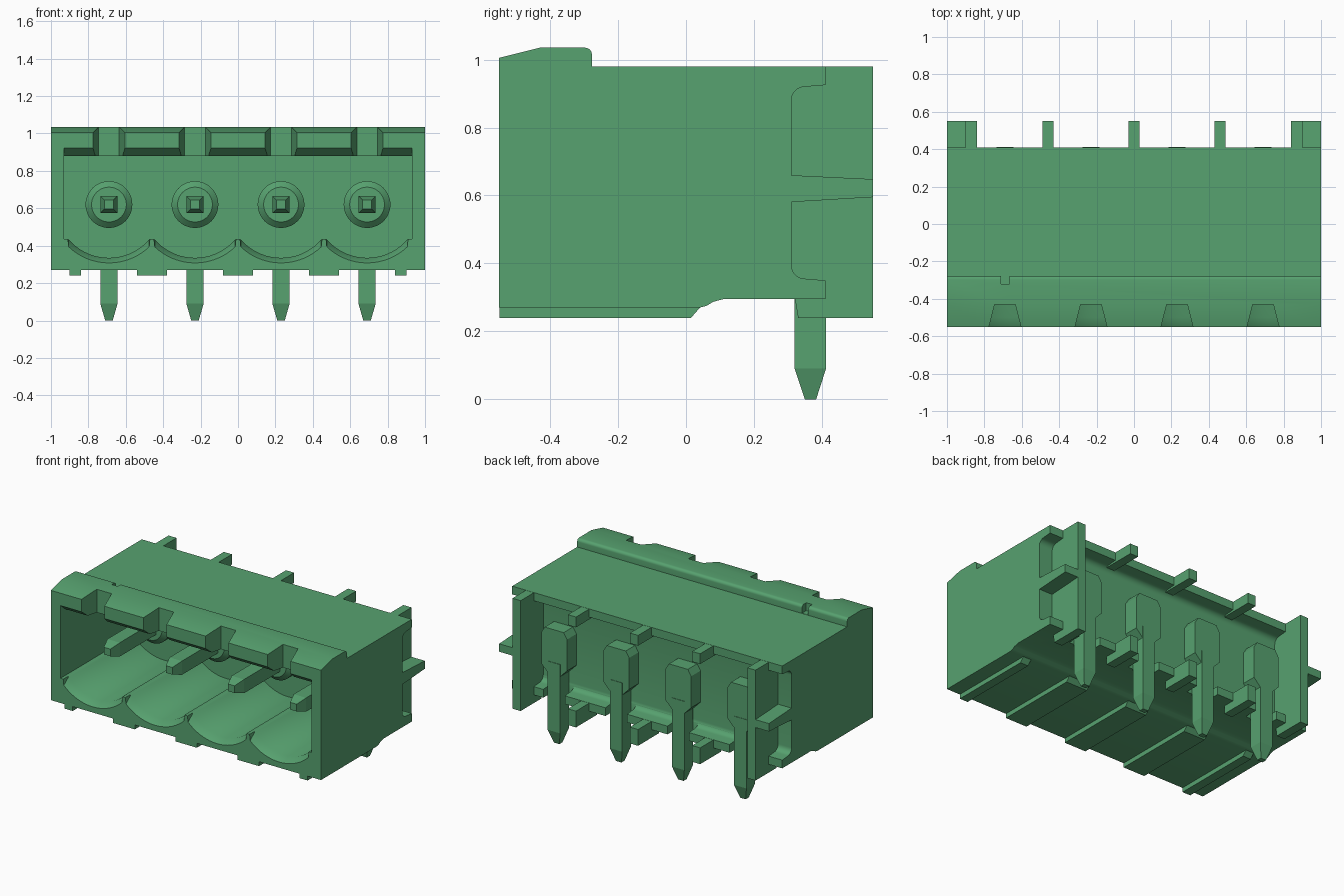
import bpy, bmesh, math

if "Cube" in bpy.data.objects:
    bpy.data.objects.remove(bpy.data.objects["Cube"], do_unlink=True)

green = bpy.data.materials.new("connector green")
green.use_nodes = True
colour = (0.095, 0.36, 0.16, 1)
green.diffuse_color = colour
green.node_tree.nodes["Principled BSDF"].inputs["Base Color"].default_value = colour

PIN_X = [-0.69, -0.23, 0.23, 0.69]
FIN_X = [-0.46, 0, 0.46]
PIN_Z = 0.62


def place(axis, u, v, w):
    return {"x": (w, u, v), "y": (u, w, v), "z": (u, v, w)}[axis]


def loft(name, axis, sections):
    """Solid through (position, outline) sections along one axis."""
    bm = bmesh.new()
    rings = [[bm.verts.new(place(axis, u, v, w)) for u, v in pts] for w, pts in sections]
    n = len(rings[0])
    for a, b in zip(rings, rings[1:]):
        for i in range(n):
            j = (i + 1) % n
            bm.faces.new((a[i], a[j], b[j], b[i]))
    bm.faces.new(rings[0])
    bm.faces.new(rings[-1])
    bmesh.ops.recalc_face_normals(bm, faces=bm.faces)
    mesh = bpy.data.meshes.new(name)
    bm.to_mesh(mesh)
    bm.free()
    mesh.materials.append(green)
    ob = bpy.data.objects.new(name, mesh)
    bpy.context.collection.objects.link(ob)
    return ob


def prism(name, axis, pts, a, b):
    return loft(name, axis, [(a, pts), (b, pts)])


def rect(u0, u1, v0, v1):
    return [(u0, v0), (u1, v0), (u1, v1), (u0, v1)]


def box(name, x0, x1, y0, y1, z0, z1):
    return prism(name, "z", rect(x0, x1, y0, y1), z0, z1)


def arc(cu, cv, r, start, end, n=6):
    angles = [math.radians(start + (end - start) * i / n) for i in range(n + 1)]
    return [(cu + r * math.cos(t), cv + r * math.sin(t)) for t in angles]


def cut(target, cutter):
    cutter.hide_render = True
    mod = target.modifiers.new("cut", "BOOLEAN")
    mod.operation, mod.solver, mod.object = "DIFFERENCE", "EXACT", cutter
    bpy.context.view_layer.objects.active = target
    bpy.ops.object.modifier_apply(modifier=mod.name)
    bpy.data.objects.remove(cutter, do_unlink=True)


def smooth(ob):
    bpy.ops.object.select_all(action="DESELECT")
    ob.select_set(True)
    bpy.context.view_layer.objects.active = ob
    bpy.ops.object.shade_smooth_by_angle(angle=math.radians(30))


# Housing: side outline with raised front lip and stepped underside
outline = [(-0.55, 0.27), (0.04, 0.27), (0.06, 0.275), (0.08, 0.287), (0.11, 0.295),
           (0.41, 0.295), (0.41, 0.98), (-0.277, 0.98)]
outline += arc(-0.297, 1.015, 0.02, 0, 90)
outline += [(-0.43, 1.035), (-0.55, 1.005)]
housing = prism("housing", "x", outline, -1, 1)


# Front cavity with one scallop in the floor under each pin
def opening(radius, ceiling, ledge=0.435, half=0.215):
    pts = [(-0.93, ledge)]
    spread = math.degrees(math.asin(half / radius))
    for x in PIN_X:
        pts.append((x - half - 0.004, ledge))
        pts += arc(x, PIN_Z, radius, 270 - spread, 270 + spread, 18)
        pts.append((x + half + 0.004, ledge))
    return pts + [(0.93, ledge), (0.93, ceiling), (-0.93, ceiling)]


inner, mouth = opening(0.285, 0.88), opening(0.312, 0.922)
cut(housing, loft("cavity_cutter", "y", [(-0.57, mouth), (-0.55, mouth), (-0.5, inner), (0.2, inner)]))

# Tapered notches through the lip, one above each pin
for x in PIN_X:
    plan = [(x - 0.088, -0.56), (x + 0.088, -0.56), (x + 0.055, -0.43), (x - 0.055, -0.43)]
    cut(housing, prism("notch_cutter", "z", plan, 0.85, 1.1))
cut(housing, box("lip_slot_cutter", -0.71, -0.665, -0.322, -0.25, 0.982, 1.1))

# Rounded recess along the rear and round both ends
recess = [(0.6, 0.925), (0.41, 0.925)] + arc(0.35, 0.88, 0.04, 90, 180)
recess += arc(0.35, 0.395, 0.04, 180, 270) + [(0.41, 0.35), (0.6, 0.35)]
cut(housing, prism("rear_recess_cutter", "x", recess, -1.1, 1.1))
for x in PIN_X:
    cut(housing, box("leg_slot_cutter", x - 0.08, x + 0.08, 0.315, 0.5, 0.2, 0.4))
smooth(housing)

# Foot rails under the housing
foot = [(-0.549, 0.24), (0.015, 0.24), (0.05, 0.28), (-0.549, 0.28)]
for x, half in [(-0.87, 0.03), (0.87, 0.03)] + [(x, 0.08) for x in FIN_X]:
    prism("foot_rail", "x", foot, x - half, x + half)

# Rear end plates with an outward tapered tongue
for side, s in (("right", -1), ("left", 1)):
    plate = [(0.33, 0.24), (0.55, 0.24), (0.55, 0.979), (0.3, 0.979), (0.3, 0.3), (0.32, 0.3)]
    prism(side + "_end_plate", "x", plate, s * 0.84, s * 0.9)
    tongue = [(0.3, 0.58), (0.55, 0.595), (0.55, 0.648), (0.3, 0.66)]
    prism(side + "_end_tongue", "x", tongue, s * 0.89, s * 0.999)

# Rear spacer fins at top and bottom between the pins
for x in FIN_X:
    box("upper_fin", x - 0.03, x + 0.03, 0.33, 0.55, 0.91, 0.979)
    box("lower_fin", x - 0.03, x + 0.03, 0.33, 0.55, 0.24, 0.349)

for x in PIN_X:
    # Round boss on the cavity wall
    def ring(r):
        return arc(x, PIN_Z, r, 0, 352.5, 47)
    smooth(loft("pin_boss", "y", [(0.21, ring(0.125)), (0.08, ring(0.125)), (0.05, ring(0.093))]))

    # Square contact with a tapered tip
    def square(h):
        return rect(x - h, x + h, PIN_Z - h, PIN_Z + h)
    loft("contact_pin", "y", [(-0.4, square(0.024)), (-0.33, square(0.046)), (0.36, square(0.046))])

    # Rear leg with a broad chamfered head and pointed foot
    def leg(h, y0, y1):
        return rect(x - h, x + h, y0, y1)
    loft("solder_leg", "z", [(0, leg(0.02, 0.35, 0.383)), (0.09, leg(0.046, 0.32, 0.412)),
                             (0.55, leg(0.046, 0.32, 0.412))])
    right = [(0.046, 0.47), (0.095, 0.52), (0.095, 0.73), (0.07, 0.77)]
    head = [(x + u, v) for u, v in right] + [(x - u, v) for u, v in reversed(right)]
    prism("leg_head", "y", head, 0.3, 0.409)
